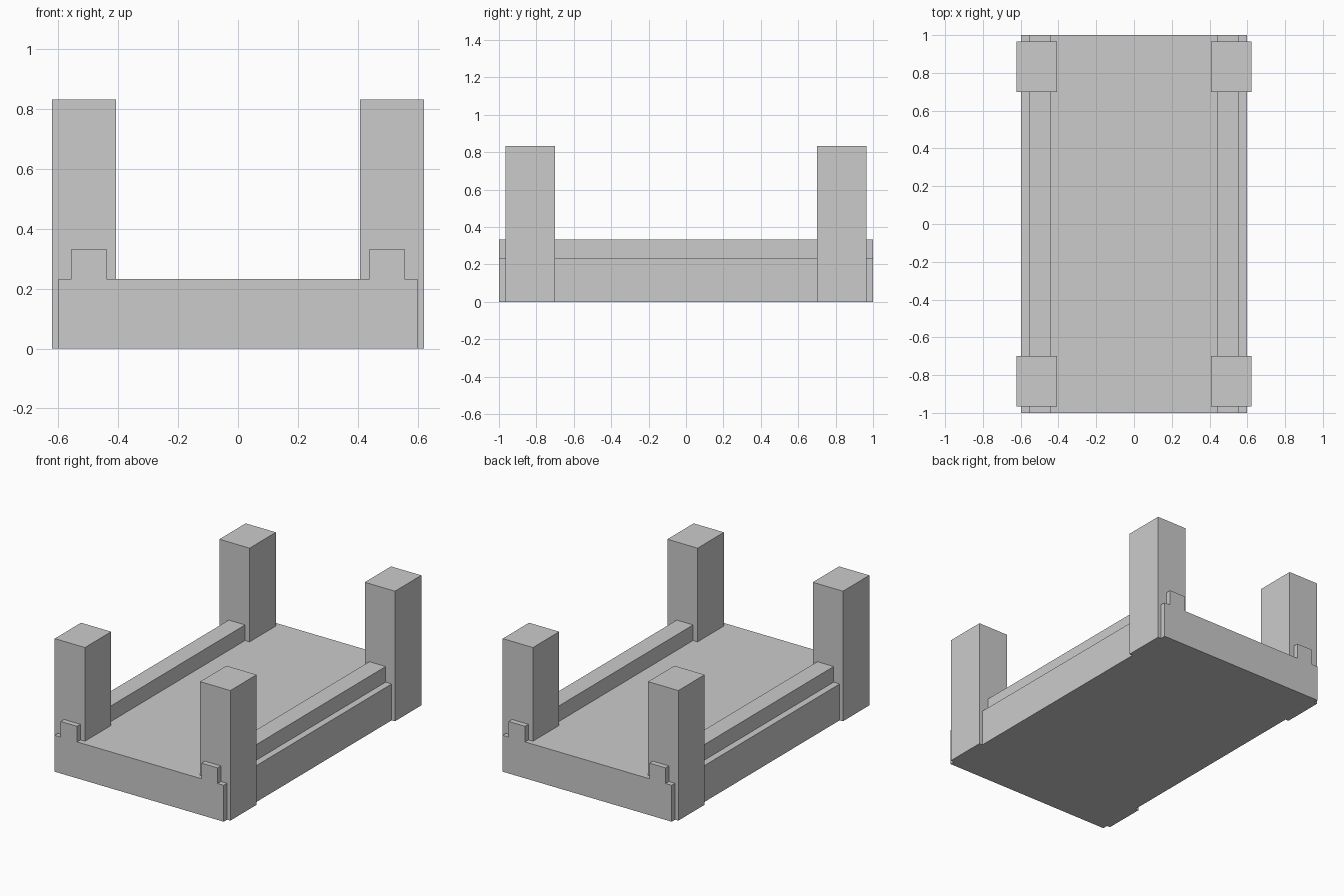
import bpy
import bmesh
from mathutils import Vector

if "Cube" in bpy.data.objects:
    bpy.data.objects.remove(bpy.data.objects["Cube"])


def finish(name, bm):
    bmesh.ops.recalc_face_normals(bm, faces=bm.faces)
    mesh = bpy.data.meshes.new(name)
    bm.to_mesh(mesh)
    bm.free()
    obj = bpy.data.objects.new(name, mesh)
    bpy.context.collection.objects.link(obj)
    return obj


def extrude_profile(name, points, y0, y1):
    """Extrude an x/z outline along y."""
    bm = bmesh.new()
    face = bm.faces.new([bm.verts.new((x, y0, z)) for x, z in points])
    new = bmesh.ops.extrude_face_region(bm, geom=[face])["geom"]
    verts = [v for v in new if isinstance(v, bmesh.types.BMVert)]
    bmesh.ops.translate(bm, verts=verts, vec=(0, y1 - y0, 0))
    # keep the starting cap so the solid is closed
    if not face.is_valid:
        bmesh.ops.holes_fill(bm, edges=bm.edges)
    elif all(e.is_manifold for e in bm.edges) is False:
        bmesh.ops.holes_fill(bm, edges=[e for e in bm.edges if e.is_boundary])
    return finish(name, bm)


def box(name, lo, hi):
    lo, hi = Vector(lo), Vector(hi)
    bm = bmesh.new()
    bmesh.ops.create_cube(bm, size=1)
    bmesh.ops.scale(bm, verts=bm.verts, vec=hi - lo)
    bmesh.ops.translate(bm, verts=bm.verts, vec=(lo + hi) / 2)
    return finish(name, bm)


# Deck with two raised side rails, one continuous cross-section
DECK, RAIL = 0.233, 0.333
half = [(0.599, 0), (0.599, DECK), (0.556, DECK),
        (0.556, RAIL), (0.44, RAIL), (0.44, DECK)]
outline = half + [(-x, z) for x, z in reversed(half)]
extrude_profile("deck_with_rails", outline, -1, 1)

# Four corner posts
for sx, side in ((-1, "left"), (1, "right")):
    for sy, end in ((-1, "front"), (1, "back")):
        xs = sorted((sx * 0.408, sx * 0.622))
        ys = sorted((sy * 0.70, sy * 0.966))
        box(f"{end}_{side}_post", (xs[0], ys[0], 0), (xs[1], ys[1], 0.833))
